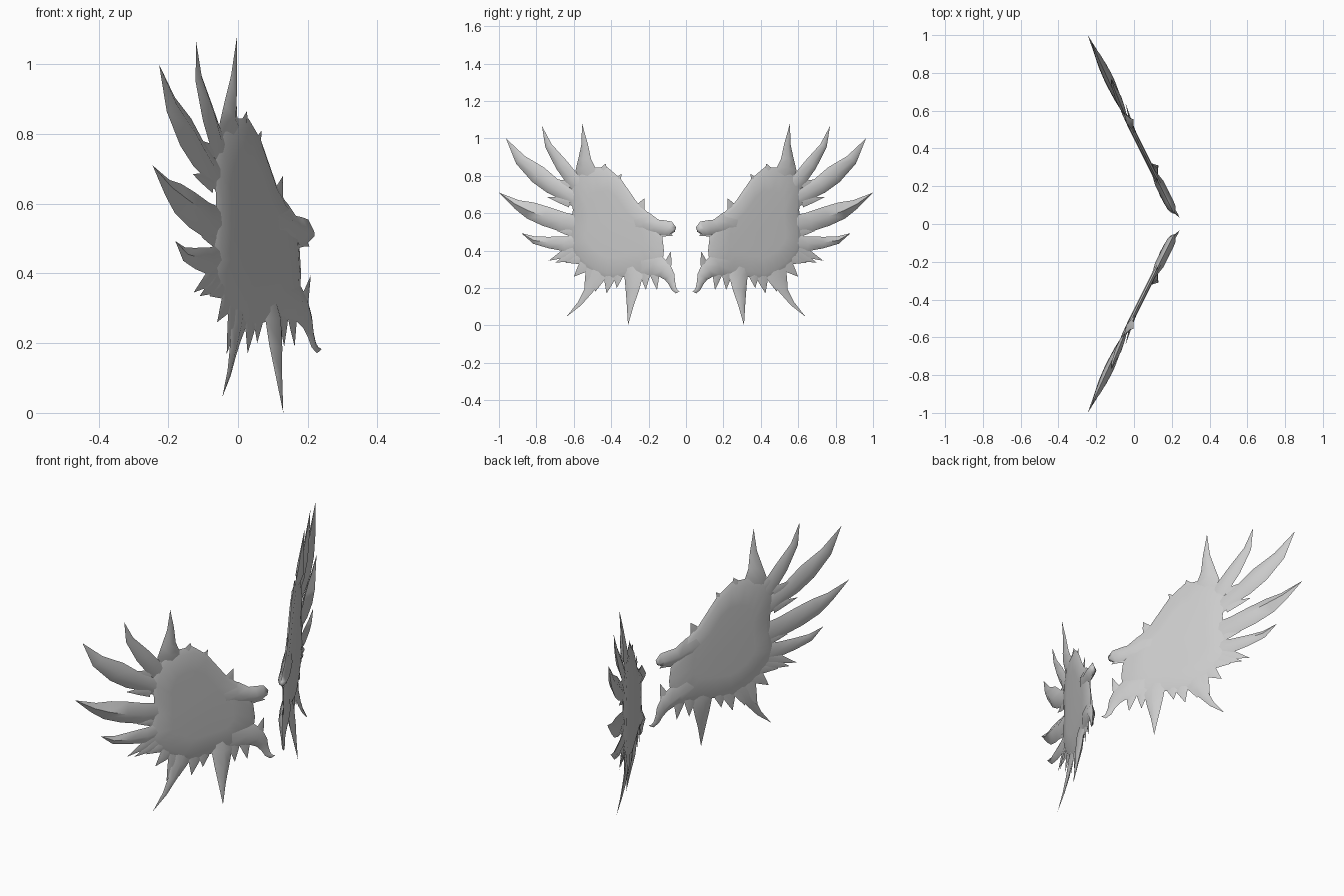
import bpy, bmesh, math
from mathutils import Vector

cube = bpy.data.objects.get("Cube")
if cube:
    bpy.data.objects.remove(cube, do_unlink=True)

grey = bpy.data.materials.new("plain grey")
grey.use_nodes = True
GREY = (0.6, 0.6, 0.6, 1)
grey.diffuse_color = GREY
grey.node_tree.nodes["Principled BSDF"].inputs["Base Color"].default_value = GREY

NORMAL = Vector((1, 0.5, 0)).normalized()


def place(y, z, off=0.0, lift=0.0):
    """Put a point of the flat wing drawing on the swept-back wing sheet."""
    return Vector((0.24 - 0.5 * y + lift, y, z)) + NORMAL * off


def finish(bm, name, angle):
    """Make the object, mirrored to the other wing."""
    bmesh.ops.recalc_face_normals(bm, faces=bm.faces)
    me = bpy.data.meshes.new(name)
    bm.to_mesh(me)
    bm.free()
    me.materials.append(grey)
    ob = bpy.data.objects.new(name, me)
    bpy.context.collection.objects.link(ob)
    m = ob.modifiers.new("other wing", 'MIRROR')
    m.use_axis = (False, True, False)
    m.use_mirror_merge = False
    bpy.ops.object.select_all(action='DESELECT')
    ob.select_set(True)
    bpy.context.view_layer.objects.active = ob
    bpy.ops.object.shade_smooth_by_angle(angle=math.radians(angle))


def blade(name, path, front=0.4, back=0.4, lift=0.0, angle=60):
    """Keeled feather along (y, z, half width) stations; the point bends forward by lift."""
    bm = bmesh.new()
    rings = []
    for i, (y, z, w) in enumerate(path):
        a, b = path[max(i - 1, 0)], path[min(i + 1, len(path) - 1)]
        d = Vector((b[0] - a[0], b[1] - a[1])).normalized()
        sy, sz = -d.y * w, d.x * w
        bend = lift * (i / (len(path) - 1)) ** 2
        if w == 0:
            rings.append([bm.verts.new(place(y, z, 0, bend))])
            continue
        t = w * (0.2, 0.75, 1)[min(i, 2)]
        rings.append([bm.verts.new(p) for p in (
            place(y + sy, z + sz, 0, bend), place(y, z, t * front, bend),
            place(y - sy, z - sz, 0, bend), place(y, z, -t * back, bend))])
    bm.faces.new(rings[0])
    for r, s in zip(rings, rings[1:]):
        for k in range(4):
            j = (k + 1) % 4
            if len(s) == 1:
                bm.faces.new((r[k], r[j], s[0]))
            else:
                bm.faces.new((r[k], r[j], s[j], s[k]))
    finish(bm, name, angle)


# Wing membrane: a thin, nearly flat plate
outline = [(.14, .555), (.19, .59), (.26, .655), (.35, .785), (.42, .845), (.50, .845),
           (.565, .82), (.595, .77), (.62, .70), (.605, .62), (.61, .53), (.62, .43),
           (.60, .38), (.55, .32), (.48, .27), (.42, .25), (.33, .26), (.23, .27),
           (.17, .28), (.125, .34), (.118, .40), (.125, .46)]
cy, cz = 0.39, 0.53
bm = bmesh.new()
rim = [bm.verts.new(place(y, z)) for y, z in outline]
count = len(rim)
for side in (1, -1):
    last = rim
    for scale, off in ((.9, .01), (.6, .013)):
        ring = [bm.verts.new(place(cy + (y - cy) * scale, cz + (z - cz) * scale, off * side))
                for y, z in outline]
        for k in range(count):
            j = (k + 1) % count
            bm.faces.new((last[k], last[j], ring[j], ring[k]))
        last = ring
    bm.faces.new(last)
finish(bm, "wing_membrane", 60)

# Shoulder knob and the hooked claw on the inner edge
blade("shoulder", [(.29, .57, .07), (.215, .55, .055), (.16, .525, .042), (.12, .52, .042),
                   (.085, .518, .038), (.066, .507, .022), (.06, .50, 0)], .65, .55, angle=80)
blade("shoulder_lip", [(.14, .50, .03), (.10, .492, .016), (.07, .478, 0)])
blade("lower_claw", [(.25, .35, .08), (.165, .325, .062), (.115, .295, .045), (.088, .26, .03),
                     (.075, .225, .018), (.064, .195, .014), (.05, .18, .01), (.035, .183, 0)],
      .55, .55, lift=.018, angle=80)
blade("claw_thorn", [(.11, .30, .03), (.092, .345, .016), (.082, .395, 0)], lift=.01)

# Large flight feathers, from the top round to the outer edge
flight = [
    (.035, [(.52, .79, .06), (.54, .84, .052), (.542, .89, .034), (.542, .97, .017),
            (.556, 1.08, 0)]),
    (.025, [(.57, .735, .04), (.61, .785, .038), (.665, .858, .035), (.735, .96, .019),
            (.77, 1.065, 0)]),
    (.015, [(.57, .66, .04), (.645, .705, .038), (.716, .747, .046), (.79, .805, .05),
            (.885, .885, .031), (.963, 1.0, 0)]),
    (.015, [(.57, .535, .05), (.66, .553, .052), (.75, .583, .053), (.835, .615, .046),
            (.905, .647, .025), (1.0, .71, 0)]),
    (.02, [(.56, .44, .045), (.645, .435, .04), (.73, .443, .031), (.81, .455, .02),
           (.88, .493, 0)]),
]
for n, (lift, path) in enumerate(flight):
    blade(f"flight_feather_{n + 1}", path, .6, .35, lift)

# Long trailing feathers on the lower edge
blade("outer_trailing_feather", [(.45, .32, .05), (.485, .25, .038), (.525, .18, .022),
                                 (.57, .115, .012), (.64, .045, 0)], lift=.035)
blade("inner_trailing_feather", [(.28, .33, .055), (.28, .27, .05), (.287, .19, .036),
                                 (.298, .11, .019), (.31, 0, 0)], .6, .35, lift=.045)

# Short ragged feathers: root y, z, half width, tip y, z
short = [
    (.25, .62, .03, .222, .68), (.38, .75, .03, .345, .81), (.45, .80, .04, .43, .865),
    (.57, .77, .04, .625, .825), (.62, .74, .03, .725, .785), (.62, .66, .03, .74, .685),
    (.60, .50, .03, .69, .505), (.57, .42, .04, .735, .345), (.56, .39, .04, .70, .335),
    (.53, .37, .045, .645, .335), (.52, .34, .045, .60, .26), (.49, .31, .045, .545, .17),
    (.45, .30, .045, .485, .18), (.40, .30, .045, .425, .17), (.36, .30, .04, .37, .20),
    (.22, .30, .035, .215, .19), (.17, .29, .03, .155, .19),
]
for n, (y, z, w, ty, tz) in enumerate(short):
    my, mz = y + (ty - y) * .5, z + (tz - z) * .5
    blade(f"short_feather_{n + 1}", [(y, z, w), (my, mz, w * .55), (ty, tz, 0)], .35, .35)
